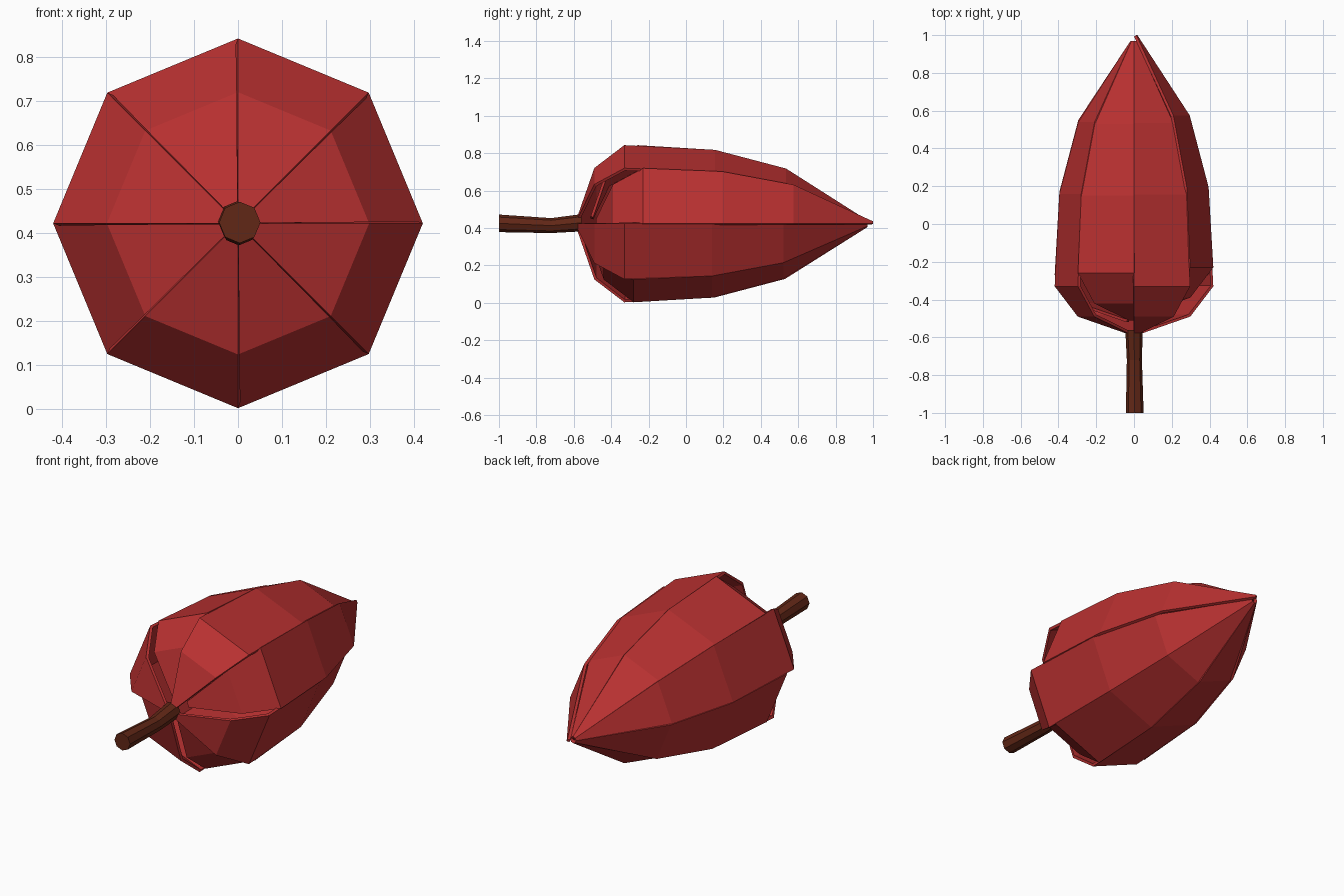
import bpy, bmesh
from math import cos, sin, radians

if "Cube" in bpy.data.objects:
    bpy.data.objects.remove(bpy.data.objects["Cube"])

AXIS_Z = 0.423


def material(name, color):
    m = bpy.data.materials.new(name)
    m.diffuse_color = color
    m.use_nodes = True
    m.node_tree.nodes["Principled BSDF"].inputs["Base Color"].default_value = m.diffuse_color
    return m


RED = material("petal_red", (0.48, 0.03, 0.03, 1))
BROWN = material("stem_brown", (0.12, 0.02, 0.008, 1))


def make_object(name, bm, mat):
    bmesh.ops.recalc_face_normals(bm, faces=bm.faces)
    me = bpy.data.meshes.new(name)
    bm.to_mesh(me)
    bm.free()
    me.materials.append(mat)
    ob = bpy.data.objects.new(name, me)
    bpy.context.collection.objects.link(ob)
    return ob


# Bud outline as (y, radius), from stem to tip
PROFILE = [(-0.58, 0.04), (-0.49, 0.298), (-0.33, 0.42),
           (0.15, 0.395), (0.53, 0.295), (0.97, 0.018)]


def petal(name, start, base_shift, mid_shift, tip_shift):
    shifts = [base_shift] * 3 + [mid_shift] * 2 + [tip_shift]
    bm = bmesh.new()
    rows = []
    for (y, r), s in zip(PROFILE, shifts):
        rows.append([bm.verts.new((r * cos(radians(a)), y + s, AXIS_Z + r * sin(radians(a))))
                     for a in (start, start + 45)])
    for lo, hi in zip(rows, rows[1:]):
        bm.faces.new((lo[0], lo[1], hi[1], hi[0]))
    # Make normals face away from the bud's axis
    bm.normal_update()
    out = rows[2][0].co + rows[3][1].co
    out.y, out.z = 0, out.z - 2 * AXIS_Z
    flip = list(bm.faces)[2].normal.dot(out) < 0
    if flip:
        bmesh.ops.reverse_faces(bm, faces=bm.faces)
    me = bpy.data.meshes.new(name)
    bm.to_mesh(me)
    bm.free()
    me.materials.append(RED)
    ob = bpy.data.objects.new(name, me)
    bpy.context.collection.objects.link(ob)
    mod = ob.modifiers.new("thickness", 'SOLIDIFY')
    mod.thickness = 0.015
    mod.offset = -1


# Petals: alternating full and slightly set-back ones around the axis
SHIFTS = [(0.10, 0.045, 0.03), (0, 0.005, 0.0), (0.07, 0.0, 0.0), (0, 0.01, 0.0),
          (0.06, 0.02, 0.0), (0, 0, 0), (0.05, -0.01, 0), (0, -0.01, 0)]
for i, s in enumerate(SHIFTS):
    petal(f"petal_{i + 1}", 45 * i, *s)

# Stem: eight-sided, slightly pinched in the middle; (y, x, z, radius)
bm = bmesh.new()
rings = []
for y, x, z, r in [(-1, 0.004, 0.425, 0.047), (-0.72, 0.002, 0.413, 0.04), (-0.56, 0, 0.428, 0.046)]:
    rings.append([bm.verts.new((x + r * cos(radians(45 * k)), y, z + r * sin(radians(45 * k))))
                  for k in range(8)])
for a, b in zip(rings, rings[1:]):
    for k in range(8):
        n = (k + 1) % 8
        bm.faces.new((a[k], a[n], b[n], b[k]))
bm.faces.new(rings[0])
bm.faces.new(rings[-1])
make_object("stem", bm, BROWN)
